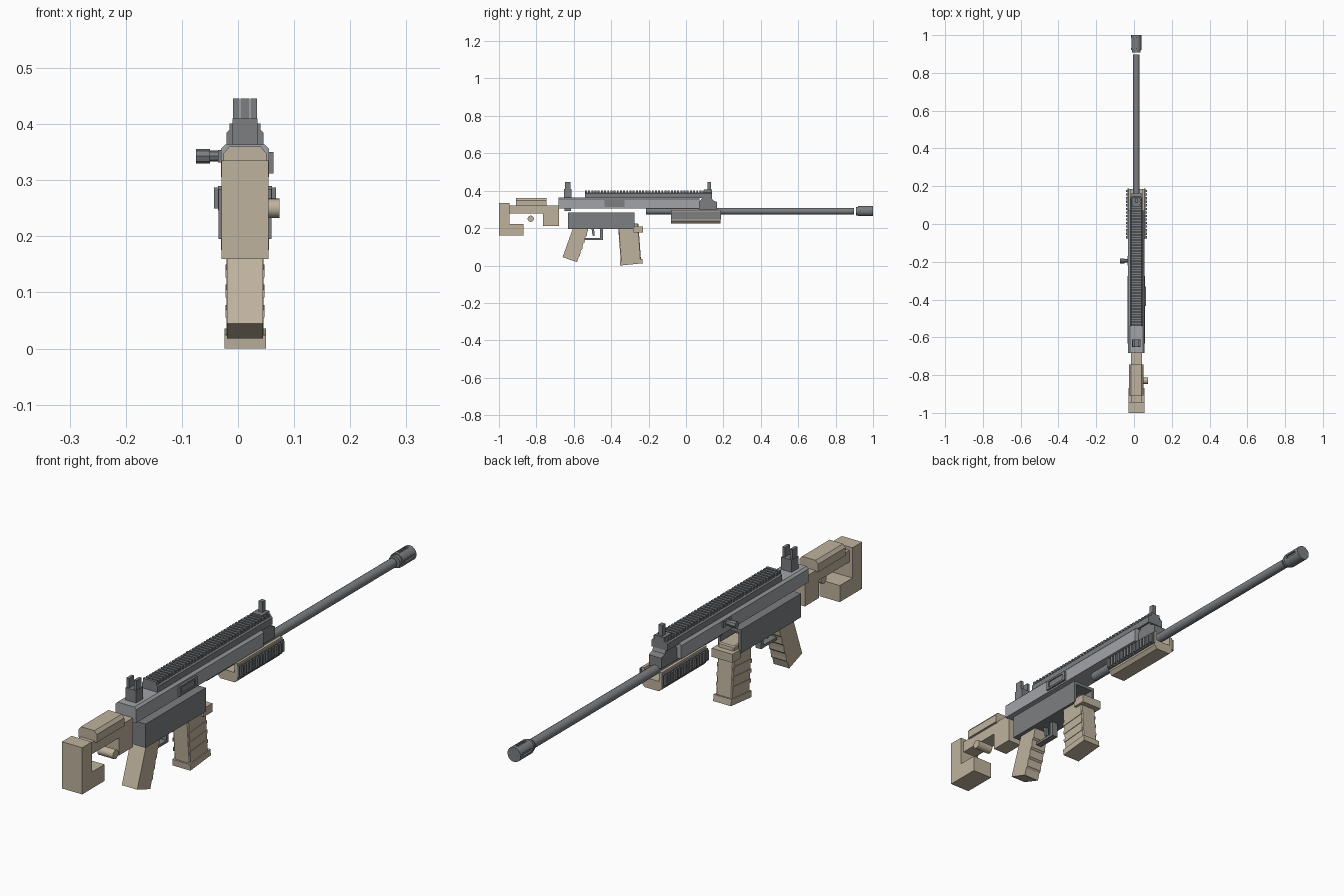
import bpy, bmesh, math
from mathutils import Matrix, Vector

if "Cube" in bpy.data.objects:
    bpy.data.objects.remove(bpy.data.objects["Cube"])

CX = 0.0125  # body centre line


def material(name, c):
    m = bpy.data.materials.new(name)
    m.diffuse_color = (*c, 1)
    m.use_nodes = True
    m.node_tree.nodes["Principled BSDF"].inputs["Base Color"].default_value = m.diffuse_color
    return m


TAN = material("tan", (0.52, 0.45, 0.34))
DARK = material("dark_grey", (0.20, 0.21, 0.22))
LIGHT = material("light_grey", (0.36, 0.37, 0.39))


def finish(bm, name, mat):
    bmesh.ops.recalc_face_normals(bm, faces=bm.faces)
    me = bpy.data.meshes.new(name)
    bm.to_mesh(me)
    bm.free()
    ob = bpy.data.objects.new(name, me)
    bpy.context.collection.objects.link(ob)
    me.materials.append(mat)
    return ob


def add_box(bm, x0, x1, y0, y1, z0, z1):
    m = Matrix.Translation((CX + (x0 + x1) / 2, (y0 + y1) / 2, (z0 + z1) / 2))
    bmesh.ops.create_cube(bm, size=1, matrix=m @ Matrix.Diagonal((x1 - x0, y1 - y0, z1 - z0, 1)))


def boxes(name, mat, *dims):
    bm = bmesh.new()
    for d in dims:
        add_box(bm, *d)
    return finish(bm, name, mat)


def extrude(name, mat, pts, vec):
    bm = bmesh.new()
    f = bm.faces.new([bm.verts.new(p) for p in pts])
    r = bmesh.ops.extrude_face_region(bm, geom=[f])
    bmesh.ops.translate(bm, vec=vec, verts=[v for v in r["geom"] if isinstance(v, bmesh.types.BMVert)])
    return finish(bm, name, mat)


def side(name, mat, yz, w, bevel=0):
    """Side profile extruded across the width, half width w."""
    ob = extrude(name, mat, [(CX - w, y, z) for y, z in yz], (2 * w, 0, 0))
    if bevel:
        b = ob.modifiers.new("bevel", 'BEVEL')
        b.width, b.segments = bevel, 1
    return ob


def section(name, mat, xz, y0, y1):
    """Front profile extruded along the length."""
    return extrude(name, mat, [(CX + x, y0, z) for x, z in xz], (0, y1 - y0, 0))


def rod(name, mat, a, b, r, n=16):
    a, b = Vector(a), Vector(b)
    bm = bmesh.new()
    rot = (b - a).to_track_quat('Z', 'Y').to_matrix().to_4x4()
    bmesh.ops.create_cone(bm, cap_ends=True, segments=n, radius1=r, radius2=r,
                          depth=(b - a).length, matrix=Matrix.Translation((a + b) / 2) @ rot)
    ob = finish(bm, name, mat)
    bpy.context.view_layer.objects.active = ob
    ob.select_set(True)
    bpy.ops.object.shade_smooth_by_angle(angle=math.radians(35))
    ob.select_set(False)
    return ob


def cut(ob, cutter):
    m = ob.modifiers.new("cut", 'BOOLEAN')
    m.object, m.solver = cutter, 'EXACT'
    cutter.hide_render = True
    cutter.hide_viewport = True


# Stock
side("butt_hook", TAN, [(-1, .16), (-.868, .16), (-.868, .222), (-.943, .222), (-.943, .335), (-1, .335)], .042)
side("stock_arm", TAN, [(-.945, .278), (-.765, .278), (-.765, .212), (-.68, .212), (-.68, .322),
                        (-.945, .322)], .029)
section("cheek_rest", TAN, [(-.038, .318), (.038, .318), (.038, .348), (.028, .36), (-.028, .36), (-.038, .348)],
        -.908, -.745)
rod("stock_knob", TAN, (.01, -.83, .25), (.074, -.83, .25), .017)

# Upper receiver and its long top rail
section("upper_receiver", LIGHT, [(-.043, .306), (.043, .306), (.043, .356), (.035, .364), (-.035, .364),
                                  (-.043, .356)], -.682, .072)
section("top_rail_base", DARK, [(-.033, .36), (.033, .36), (.033, .385), (.026, .391), (-.026, .391),
                                (-.033, .385)], -.54, .14)
N = 40
pitch = .68 / N
boxes("top_rail_teeth", DARK, *[(-.028, .028, -.54 + i * pitch, -.54 + (i + .6) * pitch, .388, .401)
                                for i in range(N)])
boxes("ejection_port", DARK, (.04, .051, -.435, -.33, .312, .319), (.04, .051, -.435, -.33, .343, .350),
      (.04, .051, -.435, -.422, .312, .350), (.04, .051, -.343, -.33, .312, .350),
      (.04, .047, -.43, -.335, .315, .348))

# Sights
boxes("rear_sight", DARK, (-.022, .022, -.652, -.612, .36, .41), (-.021, -.010, -.648, -.618, .405, .446),
      (.010, .021, -.648, -.618, .405, .446), (-.02, .02, -.65, -.615, .292, .31))
boxes("front_sight", DARK, (-.02, .02, .095, .14, .385, .406), (-.008, .008, .115, .134, .40, .446))
side("gas_block", DARK, [(.07, .3), (.165, .3), (.165, .34), (.145, .348), (.135, .365), (.09, .365), (.07, .34)], .026)

# Charging handle on the left
rod("charging_stem", DARK, (-.025, -.195, .343), (-.055, -.195, .343), .01, 8)
rod("charging_knob", DARK, (-.05, -.195, .343), (-.075, -.195, .343), .013, 8)
boxes("charging_slide", DARK, (-.048, -.04, -.22, -.17, .332, .354))

# Lower receiver, open in front
lower = boxes("lower_receiver", DARK, (-.047, .047, -.632, -.275, .195, .284))
cut(lower, boxes("magazine_pocket_cutter", DARK, (-.037, .037, -.36, -.2, .15, .272)))

# Pistol grip with a ribbed front edge
grip = [(-.605, .197), (-.66, .045), (-.583, .018)]
for i in range(4):
    t = .15 + i * .2
    y, z = -.583 + .06 * t, .018 + .179 * t
    grip += [(y, z), (y + .007, z + .006), (y + .009, z + .02)]
grip.append((-.522, .197))
side("pistol_grip", TAN, grip, .032)

# Trigger and guard
side("trigger", DARK, [(-.505, .197), (-.493, .197), (-.489, .175), (-.49, .158), (-.498, .158), (-.502, .175)], .006)
boxes("trigger_guard", DARK, (-.012, .012, -.55, -.445, .137, .147), (-.012, .012, -.459, -.445, .137, .197))

# Magazine, leaning forward, with side ribs and base plate
side("magazine", TAN, [(-.362, .195), (-.348, .012), (-.24, .02), (-.255, .225), (-.355, .225)], .033, .004)
side("magazine_base", TAN, [(-.352, .0), (-.231, .012), (-.234, .036), (-.354, .024)], .037)
side("magazine_collar", TAN, [(-.282, .176), (-.231, .176), (-.231, .208), (-.282, .208)], .043)
for s in (-1, 1):
    for i in range(3):
        z = .055 + i * .036
        y = -.352 - i * .0025
        ob = side("magazine_rib", TAN, [(y, z), (y + .106, z + .009), (y + .105, z + .023), (y - .001, z + .014)], .0015)
        ob.location.x = s * .0335

# Barrel and slotted muzzle
BZ = .291
rod("barrel", DARK, (CX, -.215, BZ), (CX, .898, BZ), .0175)
rod("muzzle_collar", DARK, (CX, .908, BZ), (CX, .925, BZ), .023)
muzzle = rod("muzzle_device", DARK, (CX, .92, BZ), (CX, 1, BZ), .0275)
slots = boxes("muzzle_slot_cutter", DARK, (-.05, -.019, .932, .985, BZ - .006, BZ + .006),
              (.019, .05, .932, .985, BZ - .006, BZ + .006), (-.006, .006, .932, .985, BZ + .019, BZ + .05))
cut(muzzle, slots)

# Handguard channel with toothed side rails
section("handguard", TAN, [(-.03, .225), (.03, .225), (.042, .238), (.042, .298), (.03, .298), (.03, .262),
                           (-.03, .262), (-.03, .298), (-.042, .298), (-.042, .238)], -.08, .185)
for s, label in ((-1, "left"), (1, "right")):
    bars = []
    for x0, x1, y0, y1, z0, z1 in [(.04, .048, -.08, .187, .246, .29)] + \
            [(.046, .055, -.076 + i * .0188, -.0645 + i * .0188, .25, .287) for i in range(14)]:
        bars.append((min(s * x0, s * x1), max(s * x0, s * x1), y0, y1, z0, z1))
    boxes(label + "_side_rail", DARK, *bars)
